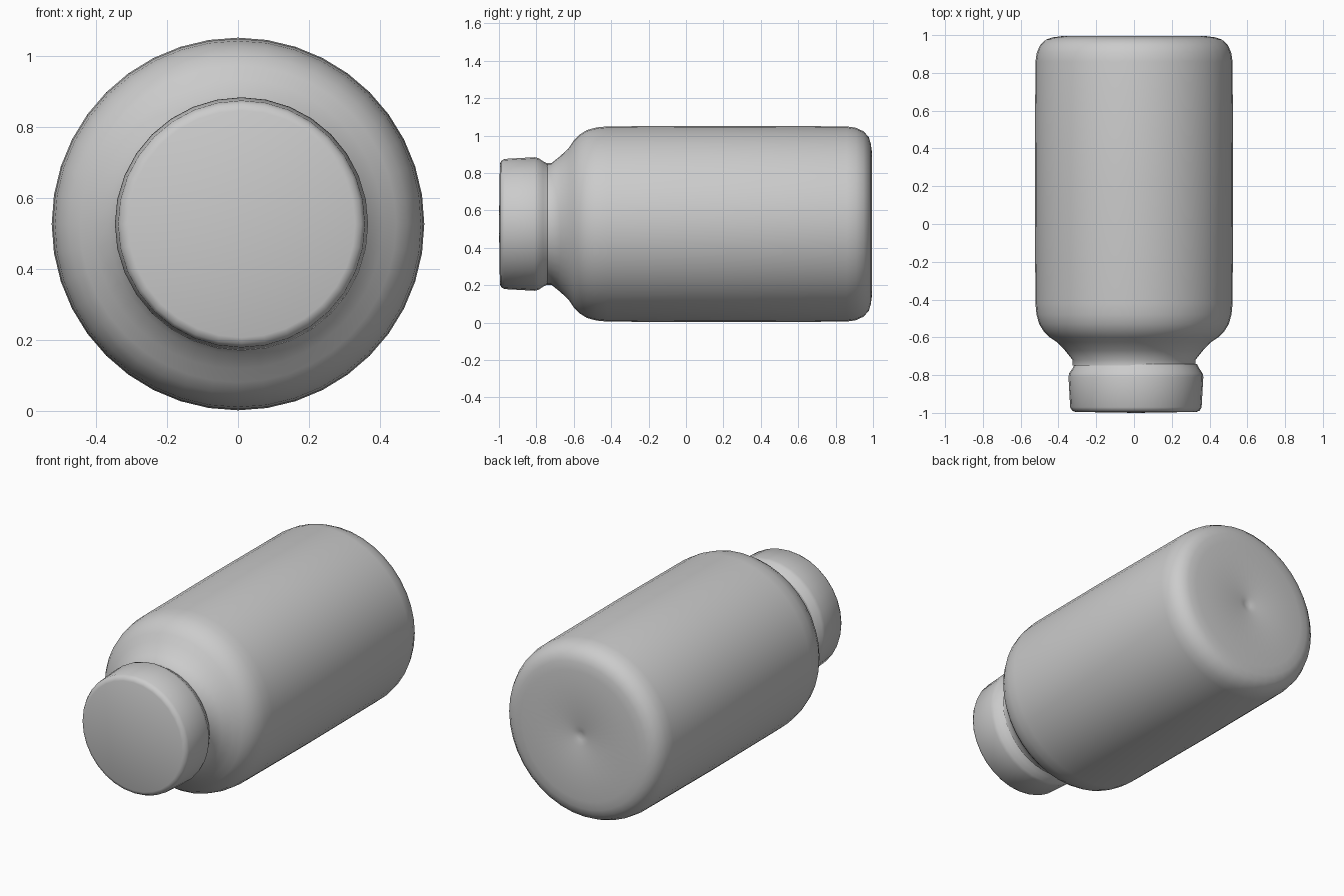
import bpy, bmesh, math

if "Cube" in bpy.data.objects:
    bpy.data.objects.remove(bpy.data.objects["Cube"])

AXIS_Z = 0.527


def lathe(name, profile, segments, x_offset=0.0):
    """Revolve (y, radius) points around the lengthwise y axis."""
    bm = bmesh.new()
    rings = []
    for y, r in profile:
        if r == 0:
            rings.append([bm.verts.new((x_offset, y, AXIS_Z))])
            continue
        ring = []
        for i in range(segments):
            a = 2 * math.pi * i / segments
            ring.append(bm.verts.new((x_offset + r * math.cos(a), y, AXIS_Z + r * math.sin(a))))
        rings.append(ring)
    for a, b in zip(rings, rings[1:]):
        for i in range(segments):
            j = (i + 1) % segments
            quad = [a[i % len(a)], a[j % len(a)], b[j % len(b)], b[i % len(b)]]
            bm.faces.new(list(dict.fromkeys(quad)))
    bmesh.ops.recalc_face_normals(bm, faces=bm.faces)
    # open shells: make sure the faces point away from the axis
    side = max(bm.faces, key=lambda f: f.calc_area() if len(f.verts) == 4 else 0)
    c = side.calc_center_median()
    if side.normal.x * (c.x - x_offset) + side.normal.z * (c.z - AXIS_Z) < 0:
        bmesh.ops.reverse_faces(bm, faces=bm.faces)
    mesh = bpy.data.meshes.new(name)
    bm.to_mesh(mesh)
    bm.free()
    obj = bpy.data.objects.new(name, mesh)
    bpy.context.collection.objects.link(obj)
    bpy.ops.object.select_all(action='DESELECT')
    obj.select_set(True)
    bpy.context.view_layer.objects.active = obj
    bpy.ops.object.shade_smooth_by_angle(angle=math.radians(40))
    return obj


# Bottle: neck, sloping shoulder, straight wall, rounded base with a small dimple
lathe("bottle_body", [
    (-0.75, 0.325), (-0.72, 0.325), (-0.67, 0.365), (-0.625, 0.408),
    (-0.60, 0.446), (-0.57, 0.477), (-0.53, 0.502), (-0.48, 0.516),
    (-0.42, 0.522), (0.20, 0.525), (0.86, 0.522), (0.91, 0.514),
    (0.95, 0.495), (0.977, 0.465), (0.988, 0.43), (0.995, 0.38),
    (0.995, 0.06), (0.985, 0.025), (0.98, 0)], 40)

# Cap: flat front with a softened rim, tucked in where it meets the neck
lathe("cap", [
    (-1.0, 0), (-0.995, 0.32), (-0.988, 0.338), (-0.97, 0.348),
    (-0.81, 0.357), (-0.79, 0.353), (-0.765, 0.336), (-0.74, 0.322)], 32, 0.01)
